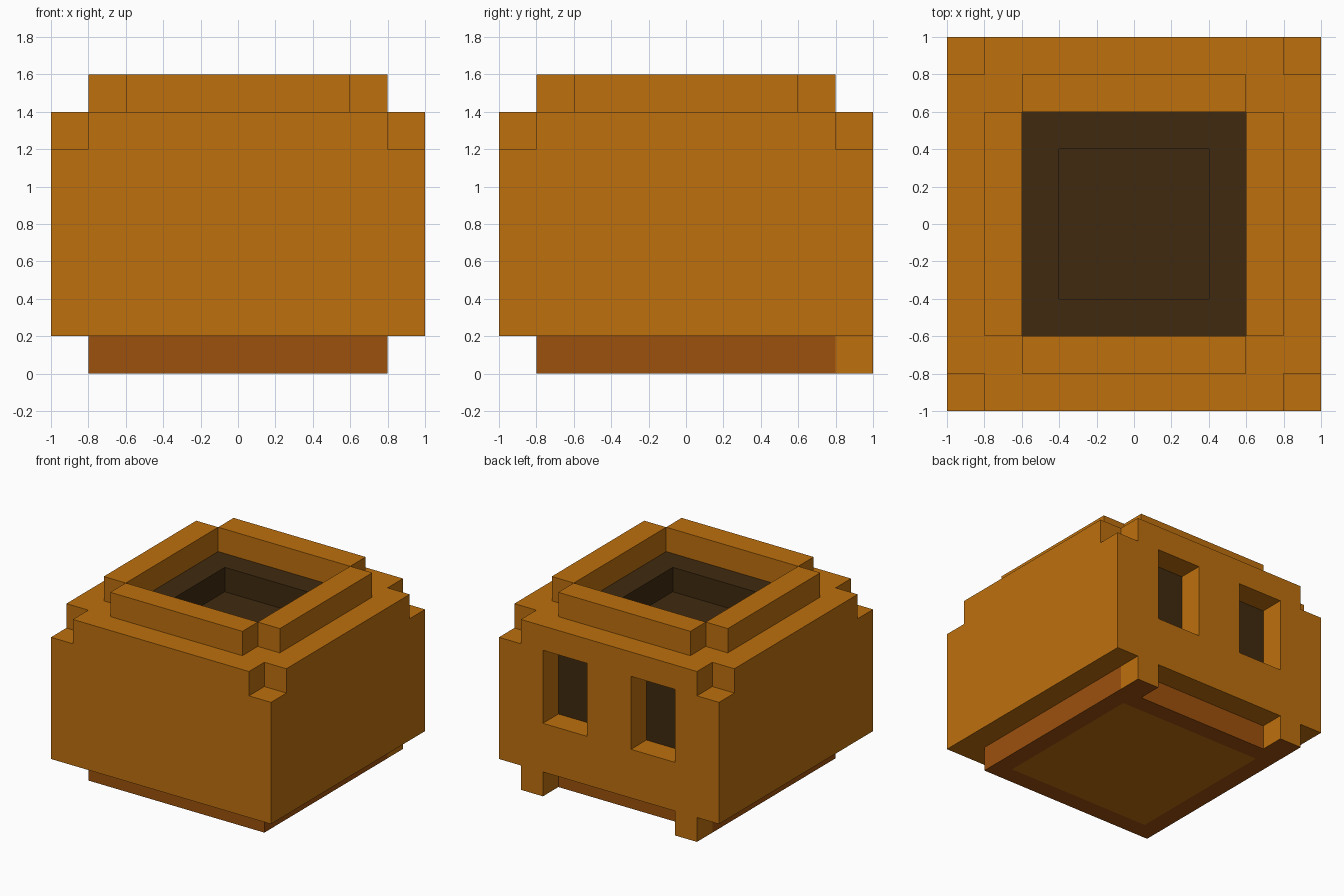
import bpy, bmesh
from mathutils import Matrix, Vector

if "Cube" in bpy.data.objects:
    bpy.data.objects.remove(bpy.data.objects["Cube"])


def material(name, rgb):
    m = bpy.data.materials.new(name)
    lin = [(c / 255 / 12.92 if c < 11 else ((c / 255 + 0.055) / 1.055) ** 2.4) for c in rgb]
    m.diffuse_color = (*lin, 1)
    m.use_nodes = True
    m.node_tree.nodes["Principled BSDF"].inputs["Base Color"].default_value = m.diffuse_color
    return m


ORANGE = material("orange", (190, 112, 13))
BROWN = material("rust_brown", (158, 81, 13))
DARK = material("dark_hollow", (64, 42, 15))


def add_box(bm, lo, hi):
    lo, hi = Vector(lo), Vector(hi)
    mat = Matrix.Translation((lo + hi) / 2) @ Matrix.Diagonal((*(hi - lo), 1))
    bmesh.ops.create_cube(bm, size=1, matrix=mat)


def boxes(name, spans, *mats):
    bm = bmesh.new()
    for lo, hi in spans:
        add_box(bm, lo, hi)
    me = bpy.data.meshes.new(name)
    bm.to_mesh(me)
    bm.free()
    ob = bpy.data.objects.new(name, me)
    bpy.context.collection.objects.link(ob)
    for m in mats:
        me.materials.append(m)
    return ob


def carve(ob, spans):
    cutter = boxes("cutter", spans, ob.data.materials[0])
    mod = ob.modifiers.new("carve", 'BOOLEAN')
    mod.operation, mod.solver, mod.object = 'DIFFERENCE', 'EXACT', cutter
    bpy.context.view_layer.objects.active = ob
    bpy.ops.object.modifier_apply(modifier=mod.name)
    bpy.data.objects.remove(cutter)


def mirrored(lo, hi):
    """The span and its copy on the other side of x = 0."""
    return [(lo, hi), ((-hi[0], lo[1], lo[2]), (-lo[0], hi[1], hi[2]))]


# Body with notched top corners, top opening and two window recesses at the back
body = boxes("body", [((-1, -1, 0.2), (1, 1, 1.4))], ORANGE)
notches = (mirrored((0.8, -1.1, 1.2), (1.1, -0.8, 1.5))
           + mirrored((0.8, 0.8, 1.2), (1.1, 1.1, 1.5)))
opening = [((-0.6, -0.6, 1.1), (0.6, 0.6, 1.5))]
windows = mirrored((0.2, 0.79, 0.6), (0.6, 1.1, 1.2))
carve(body, notches + opening + windows)

# Dark panels at the back of the window recesses
boxes("window_panels", mirrored((0.2, 0.79, 0.6), (0.6, 0.8, 1.2)), DARK)

# Dark stepped well inside the opening
well = boxes("inner_well", [((-0.6, -0.6, 1.1), (0.6, 0.6, 1.4))], DARK)
carve(well, [((-0.4, -0.4, 1.2), (0.4, 0.4, 1.5))])

# Raised rim of four bars
boxes("rim", mirrored((0.6, -0.6, 1.4), (0.8, 0.6, 1.6))
      + [((-0.6, -0.8, 1.4), (0.6, -0.6, 1.6)),
         ((-0.6, 0.6, 1.4), (0.6, 0.8, 1.6))], ORANGE)

# Base plinth with an orange square inset underneath
base = boxes("base", [((-0.8, -0.8, 0), (0.8, 0.8, 0.2))], BROWN, ORANGE)
bm = bmesh.new()
bm.from_mesh(base.data)
bm.normal_update()
bottom = [f for f in bm.faces if f.normal.z < -0.9]
bmesh.ops.inset_region(bm, faces=bottom, thickness=0.21)
for f in bottom:
    f.material_index = 1
bm.to_mesh(base.data)
bm.free()

# Two small feet at the back, brown underneath
feet = boxes("feet", mirrored((0.6, 0.8, 0), (0.8, 1, 0.2)), ORANGE, BROWN)
for p in feet.data.polygons:
    if p.normal.z < -0.9:
        p.material_index = 1
